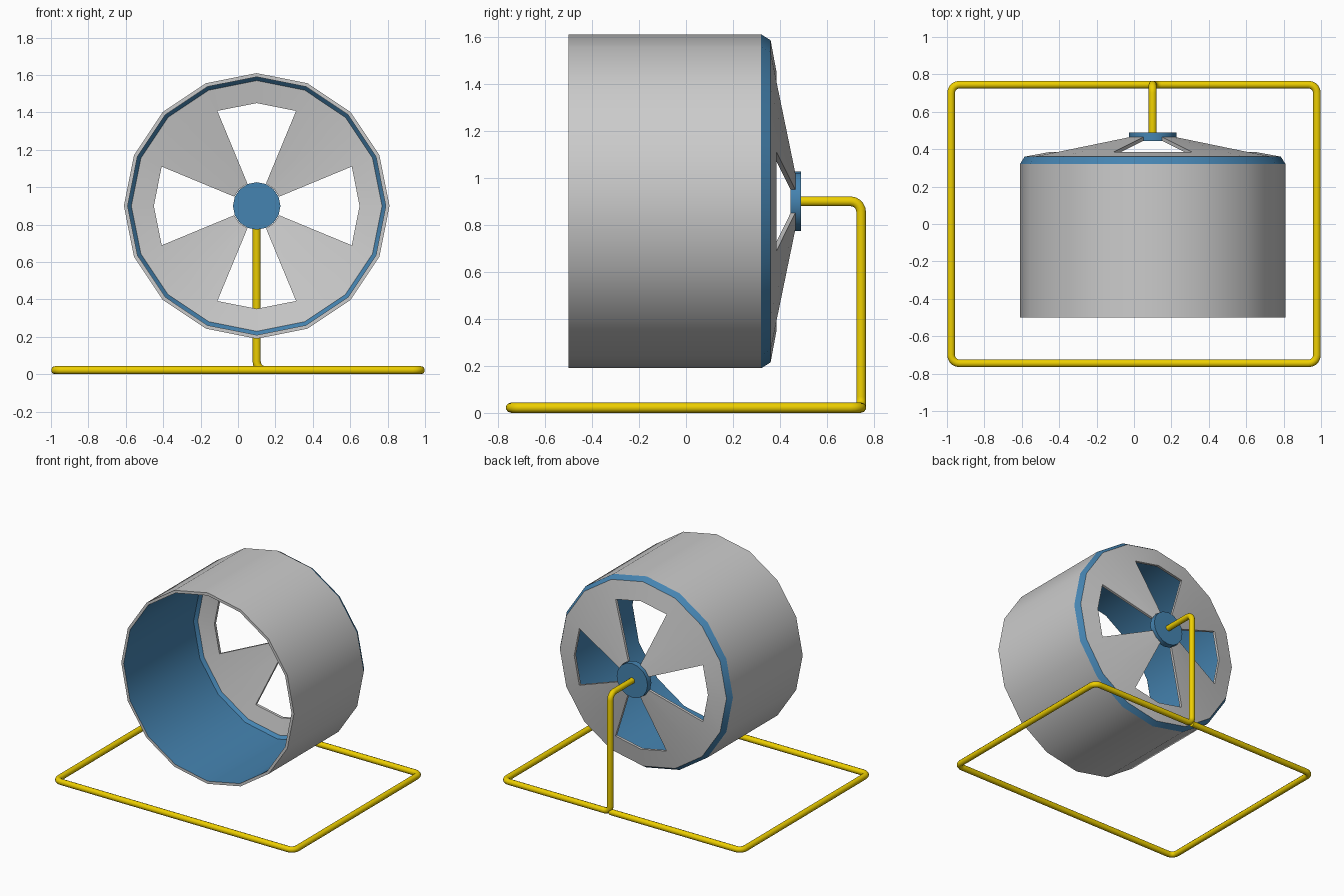
import bpy, bmesh, math
from mathutils import Vector

if "Cube" in bpy.data.objects:
    bpy.data.objects.remove(bpy.data.objects["Cube"])

N, CX, CZ = 16, 0.1, 0.9


def material(name, color):
    m = bpy.data.materials.new(name)
    m.diffuse_color = color
    m.use_nodes = True
    m.node_tree.nodes["Principled BSDF"].inputs["Base Color"].default_value = m.diffuse_color
    return m


blue = material("blue", (0.06, 0.23, 0.44, 1))
yellow = material("yellow", (0.85, 0.62, 0.0, 1))


def finish(ob, angle):
    bpy.ops.object.select_all(action='DESELECT')
    ob.select_set(True)
    bpy.context.view_layer.objects.active = ob
    bpy.ops.object.shade_smooth_by_angle(angle=math.radians(angle))


def add_object(bm, name, mats):
    bmesh.ops.recalc_face_normals(bm, faces=bm.faces)
    me = bpy.data.meshes.new(name)
    bm.to_mesh(me)
    bm.free()
    for m in mats:
        me.materials.append(m)
    ob = bpy.data.objects.new(name, me)
    bpy.context.collection.objects.link(ob)
    return ob


def ring(bm, r, y):
    return [bm.verts.new((CX + r * math.sin(2 * math.pi * i / N), y,
                          CZ + r * math.cos(2 * math.pi * i / N))) for i in range(N)]


# Wheel: closed shell profile (radius, y), spun, with four openings in the back cone
profile = [(0.71, -0.5), (0.71, 0.32), (0.685, 0.36), (0.55, 0.385), (0.13, 0.465),
           (0.13, 0.445), (0.55, 0.365), (0.67, 0.342), (0.69, 0.32), (0.69, -0.5)]
bm = bmesh.new()
rings = [ring(bm, r, y) for r, y in profile]
for i in range(N):
    j = (i + 1) % N
    opening = i % 4 in (0, 3)
    for a in range(len(profile)):
        b = (a + 1) % len(profile)
        if opening and a in (3, 4, 5):
            continue
        f = bm.faces.new((rings[a][i], rings[b][i], rings[b][j], rings[a][j]))
        f.material_index = 1 if a in (1, 7, 8) else 0
    if opening:   # outer wall of the opening
        bm.faces.new((rings[3][i], rings[6][i], rings[6][j], rings[3][j]))
    if i % 4 in (1, 3):   # side walls of the spokes
        bm.faces.new([rings[a][i] for a in (3, 4, 5, 6)])
finish(add_object(bm, "wheel", [None, blue]), 30)

# Hub disc
bm = bmesh.new()
front, back = ring(bm, 0.127, 0.445), ring(bm, 0.127, 0.49)
bm.faces.new(front)
bm.faces.new(back)
for i in range(N):
    j = (i + 1) % N
    bm.faces.new((front[i], back[i], back[j], front[j]))
finish(add_object(bm, "hub", [blue]), 30)


# Wire stand: one bent rod forming axle, post and base loop
def rounded(points, rad=0.045, steps=5):
    out = [points[0]]
    for p, q, s in zip(points, points[1:], points[2:]):
        u, v = (p - q).normalized(), (s - q).normalized()
        c = q + (u + v) * rad
        for k in range(steps + 1):
            t = k / steps * math.pi / 2
            out.append(c - v * rad * math.cos(t) - u * rad * math.sin(t))
    return out + [points[-1]]


X, Y, Z = 0.978, 0.745, 0.022
corners = [Vector(p) for p in [(CX, 0.48, CZ), (CX, Y, CZ), (CX, Y, Z), (X, Y, Z),
                               (X, -Y, Z), (-X, -Y, Z), (-X, Y, Z), (CX, Y, Z)]]
path = rounded(corners)
cu = bpy.data.curves.new("wire_stand", 'CURVE')
cu.dimensions = '3D'
cu.bevel_depth = 0.0215
cu.bevel_resolution = 3
cu.use_fill_caps = True
sp = cu.splines.new('POLY')
sp.points.add(len(path) - 1)
for pt, co in zip(sp.points, path):
    pt.co = (*co, 1)
cu.materials.append(yellow)
stand = bpy.data.objects.new("wire_stand", cu)
bpy.context.collection.objects.link(stand)
bpy.ops.object.select_all(action='DESELECT')
stand.select_set(True)
bpy.context.view_layer.objects.active = stand
bpy.ops.object.convert(target='MESH')
finish(bpy.context.object, 45)
